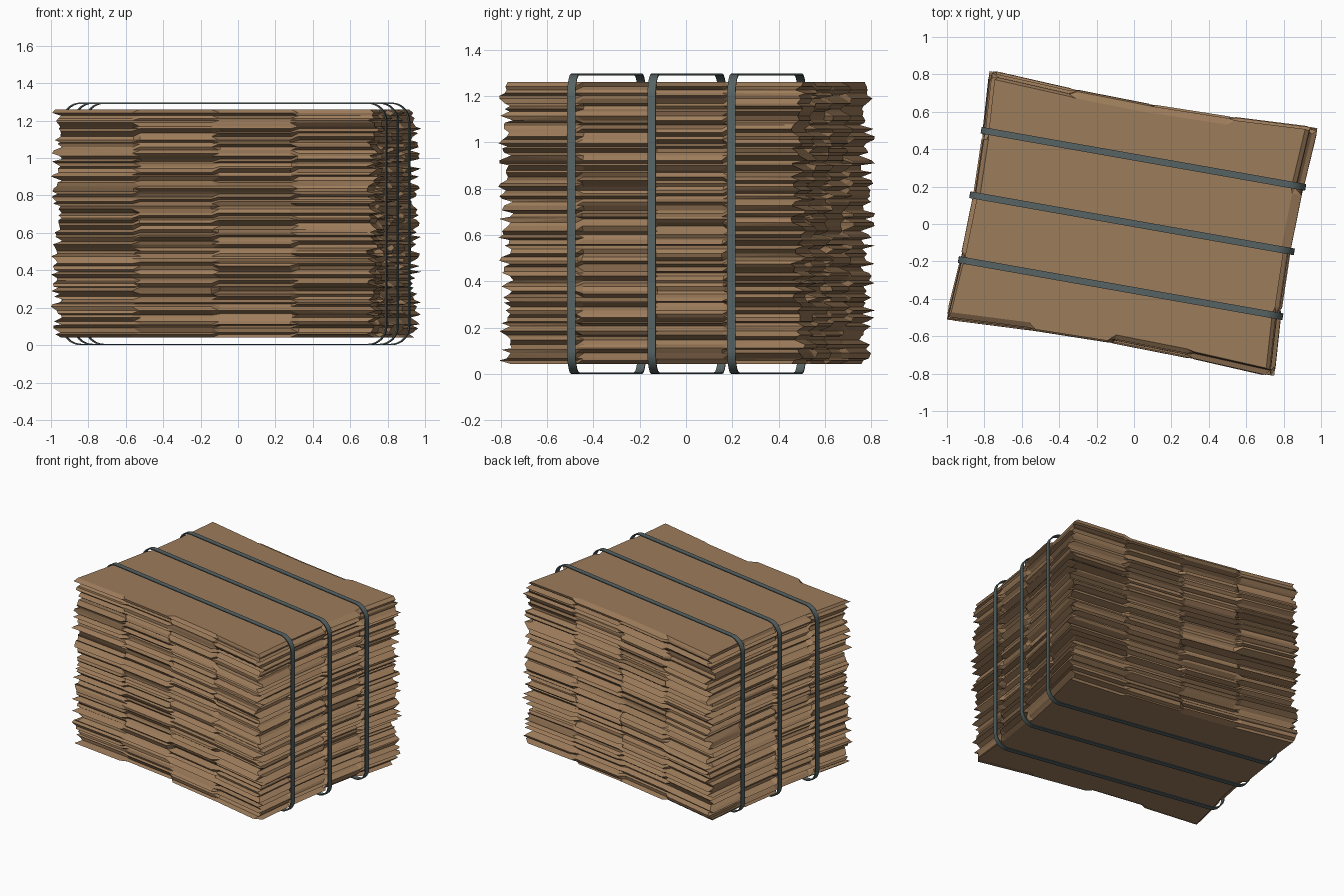
import bpy, bmesh, random
from math import radians, sin, cos, pi
from mathutils import Matrix

random.seed(7)
if "Cube" in bpy.data.objects:
    bpy.data.objects.remove(bpy.data.objects["Cube"], do_unlink=True)

TURN = Matrix.Rotation(radians(-10), 4, "Z")   # the whole bale sits askew
CENTRE_X, HALF_X, HALF_Y = -0.012, 0.858, 0.644
BOTTOM, TOP = 0.042, 1.26
ROWS, SEGS = 84, 4
JITTER, PINCH, STEP = 0.033, 0.028, 0.012


def material(name, color):
    mat = bpy.data.materials.new(name)
    mat.use_nodes = True
    mat.diffuse_color = color
    mat.node_tree.nodes["Principled BSDF"].inputs["Base Color"].default_value = color
    return mat


def finish(bm, name, mat):
    bmesh.ops.recalc_face_normals(bm, faces=bm.faces)
    bm.transform(TURN)
    mesh = bpy.data.meshes.new(name)
    bm.to_mesh(mesh)
    bm.free()
    mesh.materials.append(mat)
    obj = bpy.data.objects.new(name, mesh)
    bpy.context.collection.objects.link(obj)
    return obj


cardboard = material("cardboard brown", (0.335, 0.2, 0.103, 1))
strap_grey = material("strap grey", (0.095, 0.125, 0.125, 1))


# Ragged outline of one sheet: each side is a row of torn pieces, each
# pushed in or out on its own, and the middle of the side is pinched
def sheet_outline():
    shifts = [[random.uniform(-JITTER, JITTER) for s in range(SEGS)] for side in range(4)]
    points = []
    for side in range(4):
        half, reach = (HALF_X, HALF_Y) if side % 2 == 0 else (HALF_Y, HALF_X)
        # the corner follows the last piece of the side before it
        stations = [(0, shifts[side][0], -half - shifts[side - 1][-1])]
        for s in range(SEGS):
            for t in ((s + STEP * SEGS) / SEGS, (s + 1 - STEP * SEGS) / SEGS):
                if STEP < t < 1 - STEP:
                    stations.append((t, shifts[side][s], half * (2 * t - 1)))
        for t, shift, along in stations:
            out = reach + shift - PINCH * sin(pi * t)
            x, y = [(along, -out), (out, along), (-along, out), (-out, -along)][side]
            points.append((x + CENTRE_X, y))
    return points


# Compressed stack of cardboard
bm = bmesh.new()
rings = []
for row in range(ROWS + 1):
    z = BOTTOM + (TOP - BOTTOM) * row / ROWS
    if 0 < row < ROWS:
        z += random.uniform(-0.005, 0.005)
    rings.append([bm.verts.new((x, y, z)) for x, y in sheet_outline()])
for low, high in zip(rings, rings[1:]):
    for i in range(len(low)):
        j = (i + 1) % len(low)
        bm.faces.new((low[i], low[j], high[j], high[i]))
bm.faces.new(rings[0][::-1])
bm.faces.new(rings[-1])
bmesh.ops.triangulate(bm, faces=bm.faces)
finish(bm, "cardboard_stack", cardboard)


# Rounded rectangle in the xz plane
def loop_profile(x0, x1, z0, z1, radius, steps=8):
    centres = [(x1 - radius, z1 - radius), (x0 + radius, z1 - radius),
               (x0 + radius, z0 + radius), (x1 - radius, z0 + radius)]
    return [(cx + radius * cos(a), cz + radius * sin(a))
            for q, (cx, cz) in enumerate(centres)
            for a in [(q + k / steps) * pi / 2 for k in range(steps + 1)]]


# Three flat straps around the bale
def strap(name, y, width=0.036, thick=0.007):
    outer = loop_profile(-0.892, 0.87, 0, 1.297, 0.1)
    inner = loop_profile(-0.892 + thick, 0.87 - thick, thick, 1.297 - thick, 0.1 - thick)
    bm = bmesh.new()
    section = [(outer, -1), (outer, 1), (inner, 1), (inner, -1)]
    loops = [[bm.verts.new((x, y + side * width / 2, z)) for x, z in path]
             for path, side in section]
    count = len(outer)
    for a in range(4):
        b = (a + 1) % 4
        for i in range(count):
            j = (i + 1) % count
            bm.faces.new((loops[a][i], loops[a][j], loops[b][j], loops[b][i]))
    obj = finish(bm, name, strap_grey)
    bpy.ops.object.select_all(action="DESELECT")
    obj.select_set(True)
    bpy.context.view_layer.objects.active = obj
    bpy.ops.object.shade_smooth_by_angle(angle=radians(35))


for name, y in (("front_strap", -0.35), ("middle_strap", 0.002), ("back_strap", 0.352)):
    strap(name, y)
